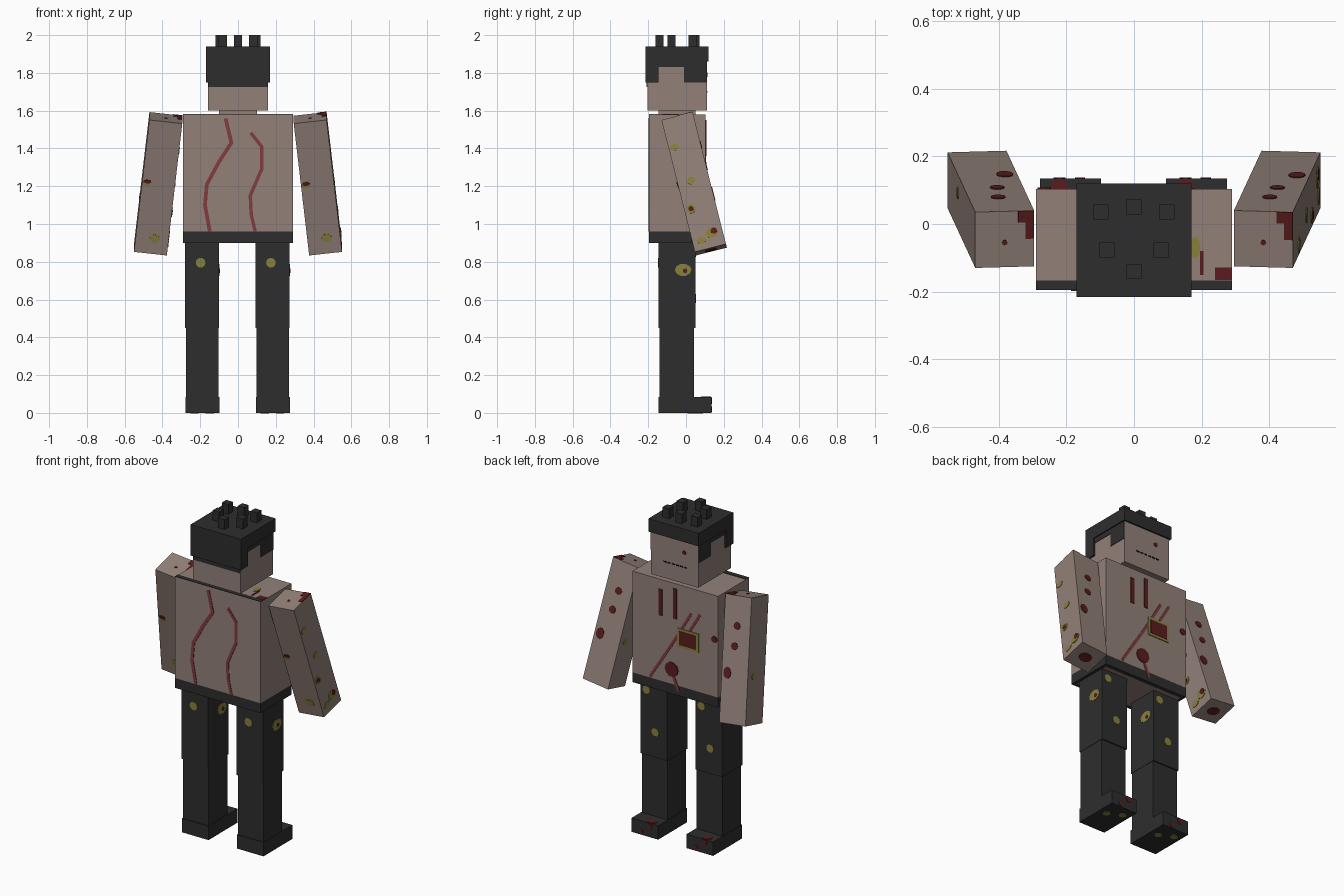
import bpy, bmesh, math
from mathutils import Matrix, Vector

cube = bpy.data.objects.get("Cube")
if cube:
    bpy.data.objects.remove(cube, do_unlink=True)


def material(name, rgb):
    m = bpy.data.materials.new(name)
    m.use_nodes = True
    m.diffuse_color = (*rgb, 1)
    m.node_tree.nodes["Principled BSDF"].inputs["Base Color"].default_value = (*rgb, 1)
    return m


SKIN = material("grey_skin", (0.29, 0.22, 0.19))
DARK = material("charcoal", (0.027, 0.027, 0.027))
BLOOD = material("dark_blood", (0.10, 0.012, 0.013))
SCRATCH = material("faded_red", (0.22, 0.045, 0.045))
YELLOW = material("mouldy_yellow", (0.25, 0.22, 0.045))
BLACK = material("mouth_black", (0.004, 0.004, 0.004))
HOME = Matrix.Identity(4)


def finish(bm, name, mat, base):
    bmesh.ops.recalc_face_normals(bm, faces=bm.faces)
    me = bpy.data.meshes.new(name)
    bm.to_mesh(me)
    bm.free()
    me.materials.append(mat)
    ob = bpy.data.objects.new(name, me)
    ob.matrix_world = base
    bpy.context.collection.objects.link(ob)
    return ob


def box(name, mat, x, y, z, base=HOME):
    """Box from three (low, high) ranges."""
    bm = bmesh.new()
    bmesh.ops.create_cube(bm, size=1)
    for v in bm.verts:
        v.co = [lo + (c + 0.5) * (hi - lo) for c, (lo, hi) in zip(v.co, (x, y, z))]
    return finish(bm, name, mat, base)


def plates(name, mat, polys, axis, off, base=HOME, layer=0):
    """Thin flat polygons lying on the plane axis = off; off's sign is the outward side."""
    bm = bmesh.new()
    side = math.copysign(1, off)
    top = off + side * (0.003 + 0.002 * layer)
    for poly in polys:
        rings = []
        for depth in (top, off - side * 0.001):
            ring = []
            for u, v in poly:
                co = [u, v]
                co.insert("xyz".index(axis), depth)
                ring.append(bm.verts.new(co))
            rings.append(ring)
        bm.faces.new(rings[0])
        bm.faces.new(rings[1])
        for i in range(len(poly)):
            j = (i + 1) % len(poly)
            bm.faces.new((rings[0][i], rings[0][j], rings[1][j], rings[1][i]))
    return finish(bm, name, mat, base)


def rect(u0, u1, v0, v1):
    return [(u0, v0), (u1, v0), (u1, v1), (u0, v1)]


def spot(u, v, r, stretch=1.0, n=10):
    return [(u + r * math.cos(math.tau * i / n), v + r * stretch * math.sin(math.tau * i / n))
            for i in range(n)]


def ribbon(path, w):
    """One slim quad per path segment."""
    out = []
    for a, b in zip(path, path[1:]):
        a, b = Vector(a), Vector(b)
        d = (b - a).normalized()
        s = Vector((-d.y, d.x)) * w / 2
        e = d * w * 0.2
        out.append([tuple(p) for p in (a + s - e, b + s + e, b - s + e, a - s - e)])
    return out


# Torso, belt and neck
box("torso", SKIN, (-0.29, 0.29), (-0.195, 0.103), (0.96, 1.58))
box("belt", DARK, (-0.29, 0.29), (-0.195, 0.103), (0.90, 0.96))
box("neck", SKIN, (-0.10, 0.10), (-0.145, 0.05), (1.57, 1.61))
plates("torso_underside", SKIN, [rect(-0.27, 0.27, -0.17, 0.08)], "z", 0.9 - 1.8 + 0.9 or -1e-9,
       Matrix.Translation((0, 0, 0.90)) @ Matrix.Scale(-1, 4, (0, 0, 1)))
plates("collar_edge", DARK, [rect(-0.29, 0.29, -0.195, -0.167)], "z", 1.58)
plates("shoulder_blood", BLOOD, [rect(0.24, 0.288, -0.165, -0.128),
                                 rect(0.195, 0.205, -0.15, -0.08)], "z", 1.58)
plates("shoulder_mould", YELLOW, [spot(0.18, -0.07, 0.016, 2)], "z", 1.58)

# Long scratches on the -y side of the torso
plates("long_scratches", SCRATCH,
       ribbon([(-0.065, 1.555), (-0.035, 1.43), (-0.10, 1.33), (-0.165, 1.21),
               (-0.175, 1.10), (-0.15, 0.965)], 0.02)
       + ribbon([(0.07, 1.48), (0.125, 1.41), (0.125, 1.29), (0.065, 1.15),
                 (0.07, 1.05), (0.09, 0.965)], 0.018), "y", -0.195)

# Wounds on the +y side of the torso
CHEST = 0.103
plates("chest_scratches", SCRATCH,
       ribbon([(-0.105, 1.42), (0.025, 1.20), (0.17, 0.97)], 0.016)
       + ribbon([(-0.165, 1.43), (-0.10, 1.32)], 0.016)
       + ribbon([(0.024, 1.04), (-0.02, 0.93)], 0.018), "y", CHEST)
plates("chest_blood", BLOOD,
       [rect(0.087, 0.112, 1.36, 1.52), rect(-0.012, 0.013, 1.365, 1.55),
        spot(0.024, 1.05, 0.045), spot(-0.265, 1.31, 0.02)], "y", CHEST, layer=1)
plates("wound_frame", YELLOW, [rect(-0.16, -0.015, 1.20, 1.315)], "y", CHEST, layer=1)
plates("wound", BLOOD, [rect(-0.145, -0.03, 1.215, 1.30)], "y", CHEST, layer=2)

# Head with face marks
box("head", SKIN, (-0.16, 0.16), (-0.205, 0.11), (1.60, 1.90))
plates("mouth", BLACK, [rect(x, x + 0.018, 1.697, 1.704)
                        for x in (-0.085, -0.057, -0.029, -0.001, 0.027, 0.055)], "y", 0.11)
plates("cheek_blood", BLOOD, [spot(-0.065, 1.79, 0.013)], "y", 0.11)

# Hair: cap, rear drop, painted sides and tufts
box("hair_cap", DARK, (-0.17, 0.17), (-0.215, 0.12), (1.86, 1.94))
box("hair_rear", DARK, (-0.17, 0.17), (-0.215, -0.145), (1.75, 1.86))
plates("hair_nape", DARK, [rect(-0.16, 0.16, 1.725, 1.76)], "y", -0.205)
for side, s in (("left", 1), ("right", -1)):
    plates(side + "_hair_side", DARK,
           [rect(-0.145, -0.01, 1.83, 1.87), rect(-0.01, 0.11, 1.75, 1.87)], "x", s * 0.16)
tufts = [(0, 0.05), (0, -0.14)] + [(s * x, y) for s in (1, -1) for x, y in ((0.097, 0.035), (0.08, -0.077))]
for i, (x, y) in enumerate(tufts):
    box(f"hair_tuft_{i + 1}", DARK, (x - 0.022, x + 0.022), (y - 0.022, y + 0.022), (1.93, 2.0))

# Arms: slanted outwards and towards +y, stains repeat on both
W, D, L = 0.0875, 0.085, 0.725
for side, s in (("left", 1), ("right", -1)):
    top = Vector((s * 0.382, -0.045, 1.562))
    up = (top - Vector((s * 0.463, 0.13, 0.87))).normalized()
    fwd = Vector((0, up.z, -up.y)).normalized()
    arm = Matrix((fwd.cross(up), fwd, up)).transposed().to_4x4()
    arm.translation = top
    for part, lo, hi in (("upper_arm", -0.315, 0), ("forearm", -0.605, -0.315), ("hand", -L, -0.605)):
        box(f"{side}_{part}", SKIN, (-W, W), (-D, D), (lo, hi), arm)
    tag = side + "_arm_"
    plates(tag + "outer_mould", YELLOW,
           [spot(-0.054, -0.158, 0.025, 0.7), spot(-0.013, -0.352, 0.024, 0.8),
            spot(-0.049, -0.497, 0.025), spot(0.028, -0.648, 0.035, 0.8),
            spot(-0.035, -0.674, 0.028, 0.6)], "x", W, arm)
    plates(tag + "outer_blood", BLOOD, [spot(-0.049, -0.497, 0.014),
                                        spot(0.04, -0.64, 0.017)], "x", W, arm, 1)
    plates(tag + "inner_mould", YELLOW, [spot(0.03, -0.45, 0.018)], "x", -W, arm)
    plates(tag + "rear_mould", YELLOW, [spot(0.014, -0.64, 0.028, 0.8),
                                        spot(-0.064, -0.345, 0.022, 0.7)], "y", -D, arm)
    plates(tag + "rear_blood", BLOOD, [spot(-0.06, -0.335, 0.02, 0.5)], "y", -D, arm, 1)
    plates(tag + "blood", BLOOD, [spot(0, -0.17, 0.022), spot(0.01, -0.285, 0.022),
                                  spot(0.05, -0.44, 0.025, 1.3)], "y", D, arm)
    plates(tag + "top_blood", BLOOD, [rect(0.062, W, 0.0, D), rect(0.04, 0.062, 0.05, D),
                                      spot(0, -0.01, 0.008)], "z", 1e-6, arm)
    plates(tag + "palm_blood", BLOOD, [spot(0, 0, 0.04, 0.8)], "z", -L, arm)

# Legs and shoes
for side, x in (("left", 0.182), ("right", -0.19)):
    box(side + "_thigh", DARK, (x - 0.09, x + 0.09), (-0.145, 0.05), (0.45, 0.90))
    box(side + "_shin", DARK, (x - 0.085, x + 0.088), (-0.14, 0.042), (0.08, 0.45))
    box(side + "_shoe", DARK, (x - 0.088, x + 0.092), (-0.145, 0.135), (0, 0.085))
    here = Matrix.Translation((x, 0, 0))
    tag = side + "_leg_"
    plates(tag + "rear_mould", YELLOW, [spot(-0.008, 0.795, 0.026)], "y", -0.145, here)
    plates(tag + "outer_mould", YELLOW, [spot(-0.015, 0.757, 0.044, 0.75)], "x", 0.09, here)
    plates(tag + "outer_blood", BLOOD, [spot(-0.005, 0.752, 0.012)], "x", 0.09, here, 1)
    plates(tag + "front_mould", YELLOW, [spot(0.05, 0.85, 0.025), spot(-0.01, 0.605, 0.025)],
           "y", 0.05, here)
    plates(side + "_shoe_blood", BLOOD, [spot(-0.03, 0.105, 0.028)], "z", 0.085, here)
    plates(side + "_toe_blood", BLOOD, [spot(-0.03, 0.065, 0.018), spot(0.03, 0.02, 0.015)],
           "y", 0.135, here)
    plates(side + "_sole_mould", YELLOW, [spot(-0.04, 0.07, 0.022), spot(0.04, 0.03, 0.022)],
           "z", -1e-6, here)
